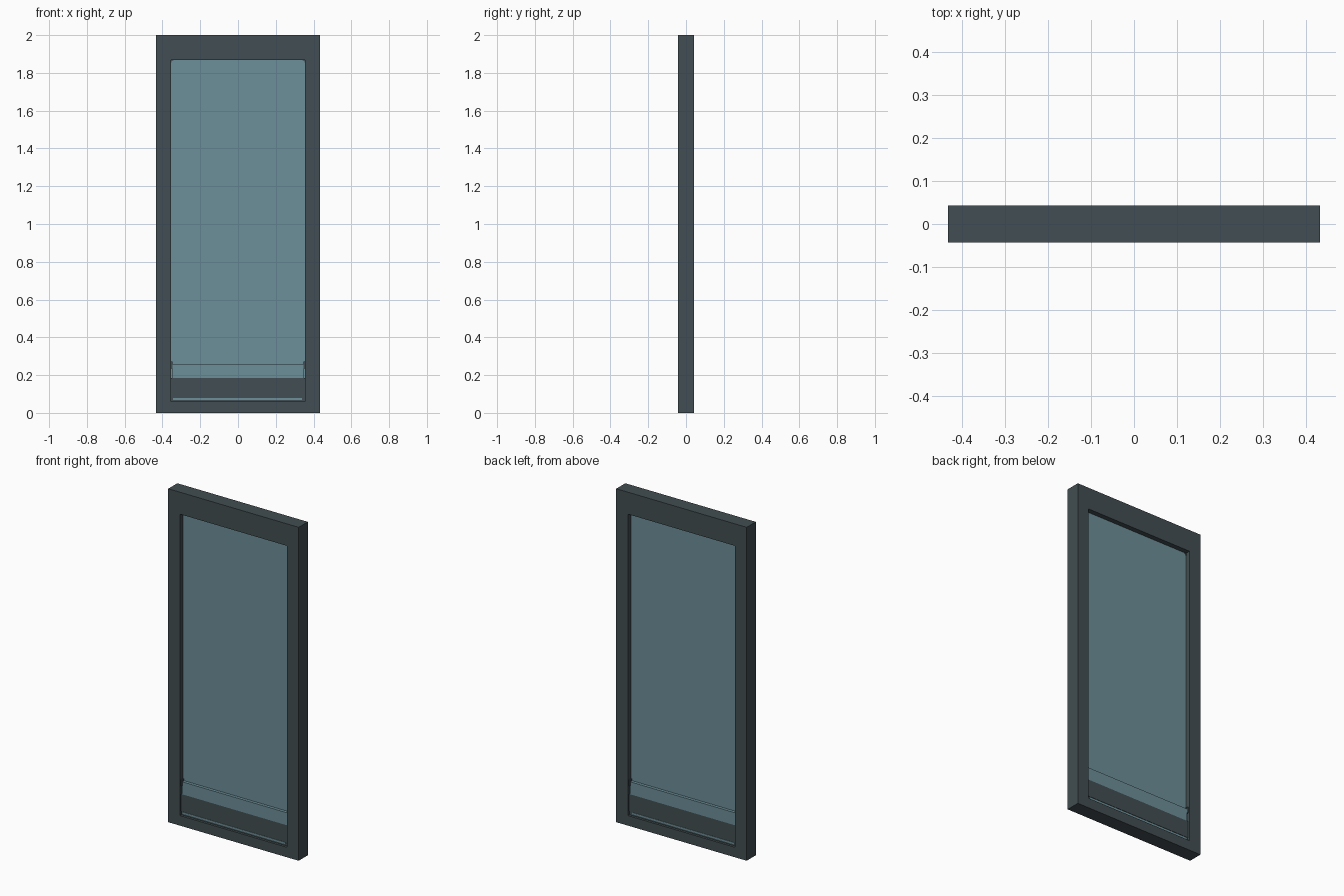
import bpy, bmesh

if "Cube" in bpy.data.objects:
    bpy.data.objects.remove(bpy.data.objects["Cube"])


def material(name, rgb):
    m = bpy.data.materials.new(name)
    m.diffuse_color = (*rgb, 1)
    m.use_nodes = True
    m.node_tree.nodes["Principled BSDF"].inputs["Base Color"].default_value = m.diffuse_color
    return m


DARK = material("dark slate", (0.054, 0.076, 0.084))
GLASS = material("teal glass", (0.150, 0.275, 0.314))


def finish(bm, name, mat):
    bmesh.ops.recalc_face_normals(bm, faces=bm.faces[:])
    me = bpy.data.meshes.new(name)
    bm.to_mesh(me)
    bm.free()
    me.materials.append(mat)
    ob = bpy.data.objects.new(name, me)
    bpy.context.collection.objects.link(ob)
    return ob


def box(name, x, y, z, mat):
    bm = bmesh.new()
    bmesh.ops.create_cube(bm, size=1)
    for v in bm.verts:
        v.co.x = x[0] + (v.co.x + 0.5) * (x[1] - x[0])
        v.co.y = y[0] + (v.co.y + 0.5) * (y[1] - y[0])
        v.co.z = z[0] + (v.co.z + 0.5) * (z[1] - z[0])
    return finish(bm, name, mat)


def ring(name, outer, inner, depth, mat):
    """Rectangular ring with mitred corners; rects are (half width, bottom, top)."""
    bm = bmesh.new()

    def loop(r, y):
        w, b, t = r
        return [bm.verts.new((x, y, z)) for x, z in ((-w, b), (w, b), (w, t), (-w, t))]
    loops = [loop(outer, -depth), loop(inner, -depth), loop(inner, depth), loop(outer, depth)]
    for i in range(4):
        a, b = loops[i], loops[(i + 1) % 4]
        for j in range(4):
            k = (j + 1) % 4
            bm.faces.new((a[j], a[k], b[k], b[j]))
    return finish(bm, name, mat)


def corner(name, side):
    """Small chamfer filling a top corner of the pane."""
    bm = bmesh.new()
    s = 0.018
    pts = [(0.356, 1.868), (0.356 - s, 1.868), (0.356 - s * 0.3, 1.868 - s * 0.3), (0.356, 1.868 - s)]
    f = bm.faces.new([bm.verts.new((side * x, -0.017, z)) for x, z in pts])
    ex = bmesh.ops.extrude_face_region(bm, geom=[f])
    for v in ex["geom"]:
        if isinstance(v, bmesh.types.BMVert):
            v.co.y = 0.017
    return finish(bm, name, DARK)


# Outer door frame
ring("door_frame", (0.433, 0, 2.0), (0.356, 0.06, 1.868), 0.043, DARK)

# Glass pane
box("glass_pane", (-0.356, 0.356), (-0.013, 0.013), (0.06, 1.868), GLASS)
for side in (-1, 1):
    corner("pane_corner", side)

# Thicker lower panel with a dark band on both faces
box("lower_panel", (-0.350, 0.350), (-0.031, 0.031), (0.185, 0.26), GLASS)
box("kick_band", (-0.355, 0.355), (-0.031, 0.031), (0.082, 0.185), DARK)

# Bottom sill: dark rail and thin light strip
box("sill_rail", (-0.355, 0.355), (-0.029, 0.029), (0.06, 0.082), DARK)
box("sill_strip", (-0.345, 0.338), (-0.031, 0.031), (0.069, 0.079), GLASS)

# Small end clips beside the lower panel
for side in (-1, 1):
    xs = sorted((side * 0.348, side * 0.356))
    box("end_clip", xs, (-0.033, 0.033), (0.235, 0.272), DARK)
